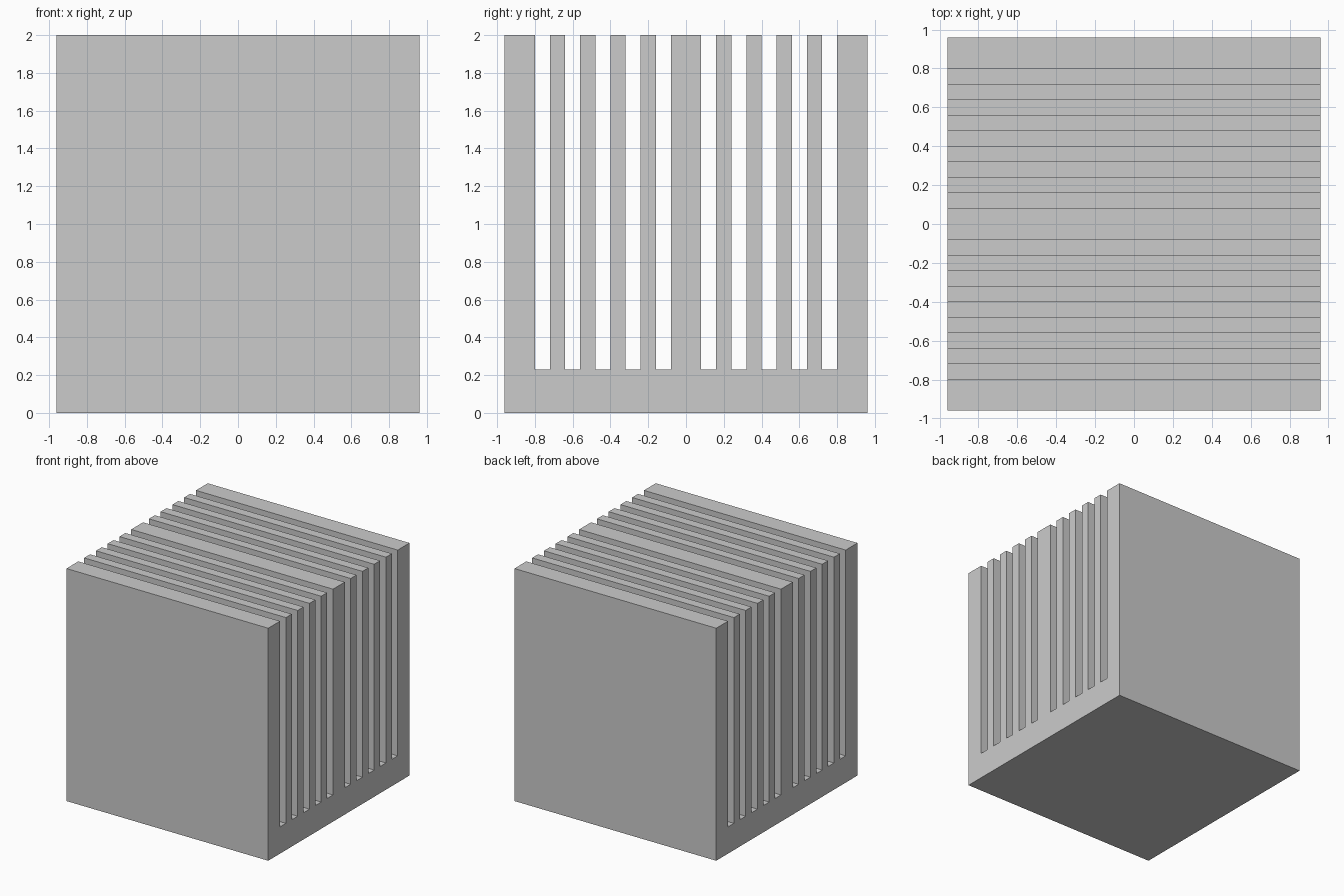
import bpy, bmesh

if "Cube" in bpy.data.objects:
    bpy.data.objects.remove(bpy.data.objects["Cube"])

HALF = 0.96      # half width and half depth
HEIGHT = 2.0
FLOOR = 0.23     # slot floor height
PITCH = 0.08     # fin and slot thickness

# Comb profile in (y, z): five slots each side of a thick central fin
slots = [(1 + 2 * i) * PITCH for i in range(5)]
starts = [-(s + PITCH) for s in reversed(slots)] + slots
profile = [(-HALF, 0), (-HALF, HEIGHT)]
for y in starts:
    profile += [(y, HEIGHT), (y, FLOOR), (y + PITCH, FLOOR), (y + PITCH, HEIGHT)]
profile += [(HALF, HEIGHT), (HALF, 0)]

# Extrude the profile along x
bm = bmesh.new()
face = bm.faces.new([bm.verts.new((-HALF, y, z)) for y, z in profile])
ext = bmesh.ops.extrude_face_region(bm, geom=[face], use_keep_orig=True)
new_verts = [g for g in ext["geom"] if isinstance(g, bmesh.types.BMVert)]
bmesh.ops.translate(bm, verts=new_verts, vec=(2 * HALF, 0, 0))
bmesh.ops.recalc_face_normals(bm, faces=bm.faces)

mesh = bpy.data.meshes.new("finned_heat_sink")
bm.to_mesh(mesh)
bm.free()
bpy.context.collection.objects.link(bpy.data.objects.new("finned_heat_sink", mesh))
